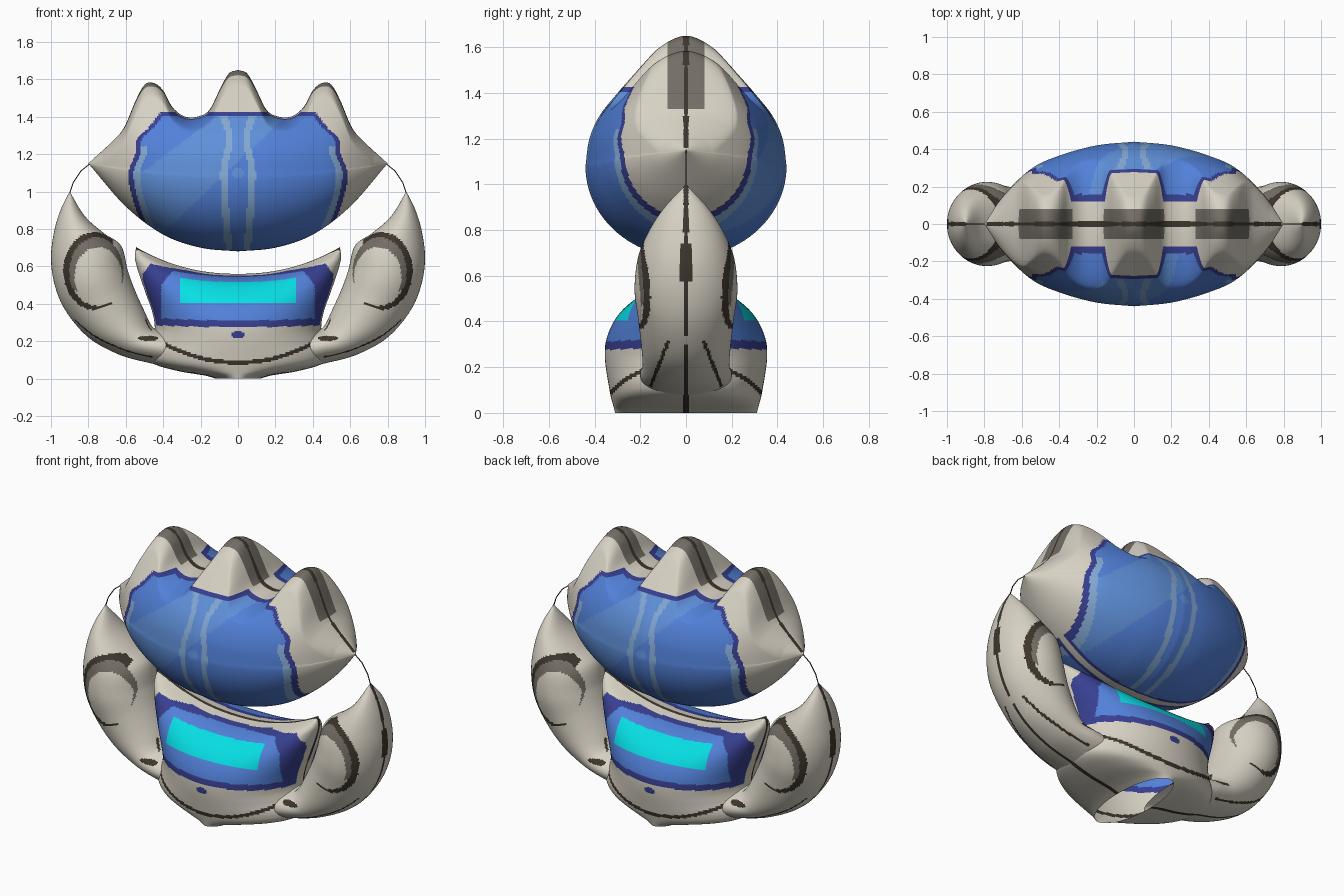
import bpy, bmesh, math

cube = bpy.data.objects.get("Cube")
if cube:
    bpy.data.objects.remove(cube, do_unlink=True)

# Palette
COLOURS = {
    "beige": (.68, .64, .55), "blue": (.085, .22, .70), "light_blue": (.115, .28, .70),
    "pale_blue": (.23, .40, .66), "navy": (.04, .05, .28), "cyan": (.002, .74, .78),
    "dark_brown": (.048, .036, .026), "grey": (.17, .155, .13),
}
NAMES = list(COLOURS)
MATERIALS = []
for name, rgb in COLOURS.items():
    m = bpy.data.materials.new(name)
    m.use_nodes = True
    m.diffuse_color = (*rgb, 1)
    bsdf = m.node_tree.nodes["Principled BSDF"]
    bsdf.inputs["Base Color"].default_value = (*rgb, 1)
    bsdf.inputs["Roughness"].default_value = .7
    MATERIALS.append(m)


def smooth(x, pts):
    """Smooth curve through (position, value) points."""
    if x <= pts[0][0]:
        return pts[0][1]
    for i in range(len(pts) - 1):
        (x0, y0), (x1, y1) = pts[i], pts[i + 1]
        if x <= x1:
            def slope(k):
                a, b = pts[max(k - 1, 0)], pts[min(k + 1, len(pts) - 1)]
                return (b[1] - a[1]) / (b[0] - a[0])
            w, t = x1 - x0, (x - x0) / (x1 - x0)
            return ((1 + 2 * t) * (1 - t) ** 2 * y0 + t * (1 - t) ** 2 * w * slope(i)
                    + t * t * (3 - 2 * t) * y1 - t * t * (1 - t) * w * slope(i + 1))
    return pts[-1][1]


def shell(name, nu, nv, surface, paint, cuts=()):
    """Inflated form: one sheet, front and back, joined at the seam; cuts give crisp colour edges."""
    bm = bmesh.new()
    points = [[surface(i / nu, j / nv) for j in range(nv + 1)] for i in range(nu + 1)]
    for side in (1, -1):
        grid = [[bm.verts.new((x, y * side, z)) for x, y, z in column] for column in points]
        for i in range(nu):
            for j in range(nv):
                bm.faces.new((grid[i][j], grid[i + 1][j], grid[i + 1][j + 1], grid[i][j + 1]))
    bmesh.ops.remove_doubles(bm, verts=bm.verts, dist=.0003)
    for axis, place in cuts:
        spot, normal = [0, 0, 0], [0, 0, 0]
        spot[axis], normal[axis] = place, 1
        bmesh.ops.bisect_plane(bm, geom=bm.verts[:] + bm.edges[:] + bm.faces[:], dist=.0005,
                               plane_co=spot, plane_no=normal)
    bmesh.ops.recalc_face_normals(bm, faces=bm.faces)
    for f in bm.faces:
        f.smooth = True
        f.material_index = NAMES.index(paint(f.calc_center_median()))
    mesh = bpy.data.meshes.new(name)
    bm.to_mesh(mesh)
    bm.free()
    for m in MATERIALS:
        mesh.materials.append(m)
    obj = bpy.data.objects.new(name, mesh)
    bpy.context.collection.objects.link(obj)


def rounded(t):
    t = min(max(t, 0), 1)
    return math.sqrt(t * (2 - t))


# Head with three crown spikes and pointed sides
HEAD_TOP = [(0, 1.65), (.05, 1.63), (.1, 1.54), (.15, 1.44), (.2, 1.405), (.28, 1.4), (.35, 1.45),
            (.4, 1.54), (.45, 1.58), (.5, 1.57), (.55, 1.48), (.6, 1.36), (.64, 1.3), (.8, 1.15)]
HEAD_BOTTOM = [(0, .68), (.2, .7), (.4, .77), (.6, .92), (.8, 1.15)]
HEAD_DEPTH = [(0, .44), (.2, .42), (.4, .365), (.55, .295), (.7, .15), (.8, 0)]
HEAD_TAPER = [(1.08, 1), (1.2, .96), (1.3, .86), (1.4, .68), (1.5, .48), (1.6, .28), (1.65, .2)]
LENS_WIDTH = [(.68, .42), (.8, .5), (.95, .56), (1.1, .585), (1.2, .55), (1.28, .54),
              (1.34, .48), (1.42, .42)]
LINE = [(.68, .05), (1.1, .075), (1.25, .05), (1.32, .05), (1.42, .085)]


def head_surface(u, v):
    x = .8 * math.sin((u - .5) * math.pi)
    a = abs(x)
    top, bottom = smooth(a, HEAD_TOP), smooth(a, HEAD_BOTTOM)
    z = bottom + (top - bottom) * (1 - math.cos(math.pi * v)) / 2
    mid = 1.08 + .07 * (a / .8) ** 2
    depth = smooth(a, HEAD_DEPTH)
    if z < mid:
        y = depth * rounded((z - bottom) / max(mid - bottom, .001))
    else:
        reach = max(min(.08, top - mid), .001)
        y = depth * smooth(z, HEAD_TAPER) * rounded((top - z) / reach)
    return x, y, z


def head_paint(c):
    x, z, y = (c.x if c.y < 0 else -c.x), c.z, abs(c.y)
    a = abs(x)
    edge = smooth(z, LENS_WIDTH) - a
    if z < 1.425 and edge > 0 and y > (.12 if z > 1.2 else .02):
        if edge < .026 or z > 1.405 or (z > 1.3 and y < .16) or (z < 1 and y < .04):
            return "navy"
        if abs(a - smooth(z, LINE)) < .018 or (.026 < edge < .06 and z < 1.24):
            return "pale_blue"
        if math.hypot(x, z - 1.1) < .03:
            return "light_blue"
        low, high = .78 + (x + .4) * .95, 1.06 + (x + .57) * .75
        return "light_blue" if low < z < high else "blue"
    if y < .011 and z > 1.16:
        return "dark_brown"
    on_spike = a < .16 or .33 < a < .62
    return "grey" if y < .08 and z > 1.33 and on_spike else "beige"


shell("head", 230, 116, head_surface, head_paint,
      [(2, 1.425), (2, 1.405), (2, 1.33), (1, .12), (1, -.12), (1, .08), (1, -.08)])

# Torso with open oval foot and chest panel
TORSO_WIDTH = [(0, .12), (.03, .18), (.06, .3), (.12, .45), (.2, .49), (.32, .46), (.42, .445),
               (.55, .46), (.7, .5), (.9, .55), (1, .545)]
TORSO_DEPTH = [(0, .31), (.18, .335), (.5, .355), (.7, .32), (.85, .25), (.95, .15), (1, 0)]


def torso_surface(u, v):
    angle = (u - .5) * math.pi
    v = math.sin(v * math.pi / 2)
    x = math.sin(angle) * smooth(v, TORSO_WIDTH)
    z = v * (.56 + .14 * (abs(x) / .54) ** 2.2)
    return x, math.cos(angle) * smooth(v, TORSO_DEPTH), z


def torso_paint(c):
    a, z, y = abs(c.x), c.z, abs(c.y)
    lift = .25 * a * a
    if a < .31 and .405 < z < .515 + lift:
        return "cyan"
    if a < .41 - max(0, z - .5) * .8 and .31 + lift * .3 < z < .545 + lift and y > .1:
        return "blue"
    if a < .51 - max(0, z - .56) * .8 and .275 + lift * .2 < z < .56 + lift and y > .06:
        return "navy"
    if math.hypot(a, (z - .235) * 1.8) < .035:
        return "navy"
    if abs(z - .085 - .65 * a * a) < .011 and a < .4 or y < .01:
        return "dark_brown"
    return "beige"


shell("torso", 160, 110, torso_surface, torso_paint, [(2, .405), (0, .31), (0, -.31)])

# Arms sweeping out of the bowl and up to a point: outer x, z, inner x, z, depth
ARM = [(.22, .05, .26, .2, .2), (.34, .06, .35, .25, .2), (.48, .085, .42, .26, .2),
       (.64, .13, .46, .28, .19), (.8, .22, .5, .36, .195), (.92, .36, .55, .47, .21),
       (.98, .5, .59, .58, .225), (1, .65, .625, .71, .21), (.98, .8, .72, .78, .165),
       (.945, .91, .82, .87, .1), (.9, 1.0, .9, 1.0, 0)]
ARM_TRACKS = [[(i, row[k]) for i, row in enumerate(ARM)] for k in range(5)]


def in_oval(x, z, cx, cz, rx, rz):
    return math.hypot((x - cx) / rx, (z - cz) / rz) < 1


def arm_paint(c):
    x, y, z = abs(c.x), abs(c.y), c.z
    if y > .06 and in_oval(x, z, .767, .575, .167, .207):
        if in_oval(x, z, .747, .545, .127, .158):
            return "beige"
        if in_oval(x, z, .757, .573, .144, .182):
            return "grey" if z > .47 else "beige"
        return "beige" if x < .668 else "dark_brown"
    outer_ridge = x > .9 or z < .3
    if outer_ridge and y < (.028 if .57 < z < .74 else .011):
        return "dark_brown"
    if .46 < x and z < .32 and abs(y - .17 + .4 * (z - .08)) < .008:
        return "dark_brown"
    if y > .1 and in_oval(x, z, .48, .215, .055, .014):
        return "dark_brown"
    return "beige"


for label, side in (("left", 1), ("right", -1)):
    def arm_surface(u, v):
        ox, oz, ix, iz, d = (smooth(u * (len(ARM) - 1), track) for track in ARM_TRACKS)
        k = (1 + math.cos(v * math.pi)) / 2
        return side * (ix + (ox - ix) * k), d * math.sin(v * math.pi), iz + (oz - iz) * k

    shell(label + "_arm", 120, 72, arm_surface, arm_paint)

    # Thin strand from arm tip to head point
    curve = bpy.data.curves.new(label + "_strand", "CURVE")
    curve.dimensions = "3D"
    curve.bevel_depth = .003
    curve.bevel_resolution = 1
    spline = curve.splines.new("POLY")
    path = [(.79, 1.15), (.84, 1.11), (.88, 1.05), (.9, .99)]
    spline.points.add(len(path) - 1)
    for p, (x, z) in zip(spline.points, path):
        p.co = (side * x, 0, z, 1)
    curve.materials.append(MATERIALS[NAMES.index("dark_brown")])
    strand = bpy.data.objects.new(label + "_strand", curve)
    bpy.context.collection.objects.link(strand)
